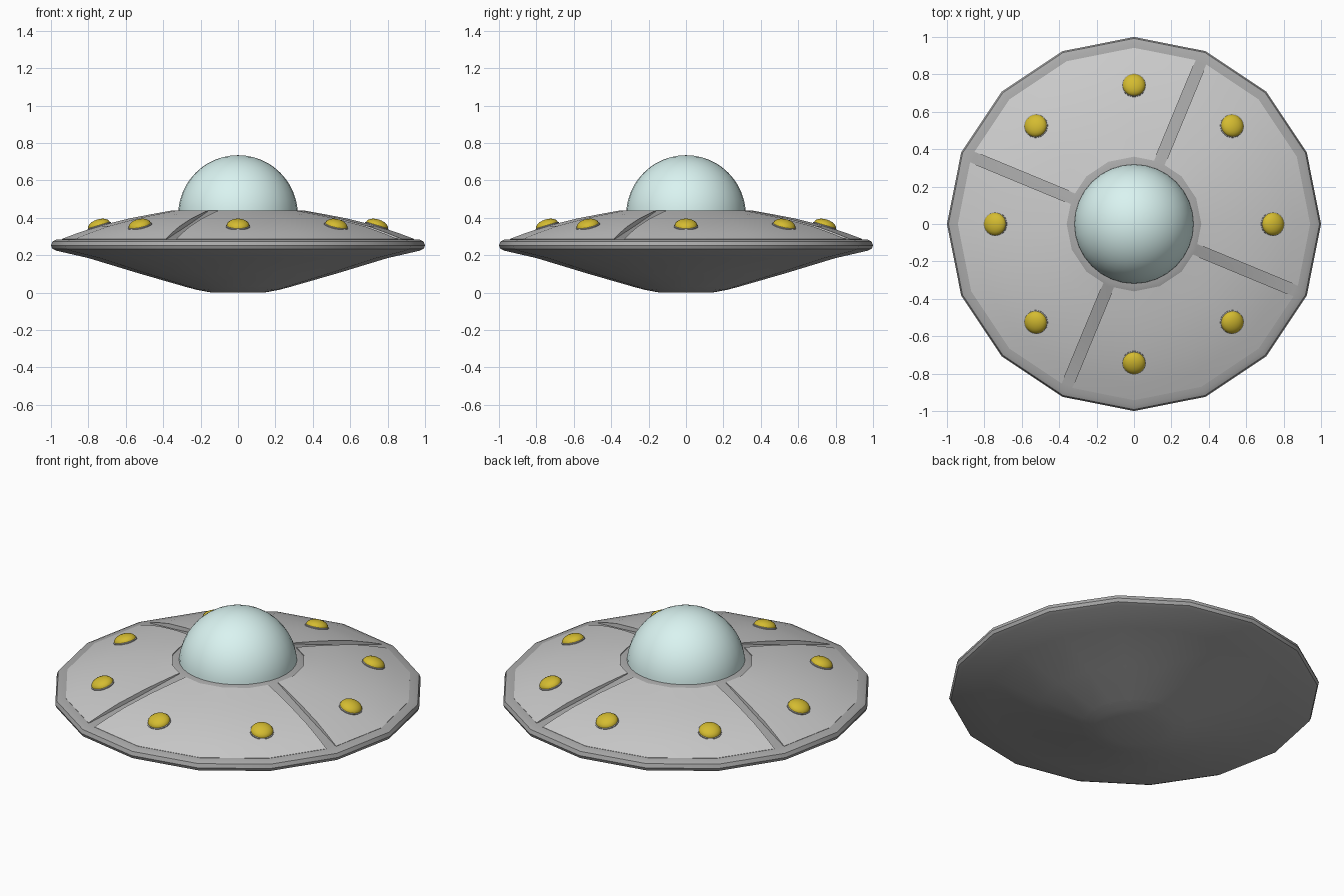
import bpy, bmesh
from math import sin, cos, pi, radians
from mathutils import Matrix, Vector

if "Cube" in bpy.data.objects:
    bpy.data.objects.remove(bpy.data.objects["Cube"])


def material(name, rgb):
    m = bpy.data.materials.new(name)
    m.diffuse_color = (*rgb, 1)
    m.use_nodes = True
    m.node_tree.nodes["Principled BSDF"].inputs["Base Color"].default_value = m.diffuse_color
    return m


HULL = material("dark_grey", (0.4, 0.4, 0.4))
PANEL = material("light_grey", (0.66, 0.66, 0.66))
GLASS = material("pale_teal", (0.7, 0.9, 0.88))
GOLD = material("gold", (0.66, 0.5, 0.03))


def finish(name, bm, mat, angle):
    bmesh.ops.remove_doubles(bm, verts=bm.verts, dist=1e-5)
    bmesh.ops.recalc_face_normals(bm, faces=bm.faces)
    me = bpy.data.meshes.new(name)
    bm.to_mesh(me)
    bm.free()
    ob = bpy.data.objects.new(name, me)
    bpy.context.collection.objects.link(ob)
    me.materials.append(mat)
    bpy.ops.object.select_all(action='DESELECT')
    ob.select_set(True)
    bpy.context.view_layer.objects.active = ob
    bpy.ops.object.shade_smooth_by_angle(angle=radians(angle))
    return ob


def lathe(name, profile, sides, mat, angle=32):
    """Revolve (radius, z) points around the z axis."""
    bm = bmesh.new()
    vs = [bm.verts.new((r, 0, z)) for r, z in profile]
    es = [bm.edges.new(p) for p in zip(vs, vs[1:])]
    bmesh.ops.spin(bm, geom=vs + es, cent=(0, 0, 0), axis=(0, 0, 1),
                   angle=2 * pi, steps=sides, use_merge=True)
    return finish(name, bm, mat, angle)


def arc(radius, height, z0, n):
    return [(radius * cos(i * pi / 2 / n), z0 + height * sin(i * pi / 2 / n))
            for i in range(n + 1)]


# Sixteen-sided saucer hull with rounded rim; its top forms the groove floors
lathe("saucer_hull", [(0.27, 0.028), (0.53, 0.103), (0.80, 0.185), (0.97, 0.224),
                      (0.992, 0.234), (1.0, 0.252), (0.992, 0.274), (0.97, 0.284),
                      (0.93, 0.286), (0.64, 0.358), (0.36, 0.433), (0.34, 0.44),
                      (0.28, 0.44)], 16, HULL)

# Shallow cap under the hull
lathe("belly_cap", [(0.28, 0.031), (0.22, 0.015), (0.15, 0.002), (0, 0)], 32, HULL)

# Glass dome
lathe("cockpit_dome", arc(0.32, 0.32, 0.415, 12), 32, GLASS, 60)

# Four bulged top panels, separated by narrow radial grooves
ROWS = [(0.942, 0.27), (0.942, 0.287), (0.86, 0.318), (0.75, 0.355),
        (0.58, 0.397), (0.46, 0.42), (0.36, 0.438), (0.36, 0.41)]
GAP = 0.031


def add_panel(k):
    bm = bmesh.new()
    start = radians(67.5 + 90 * k)
    grid = []
    for r, z in ROWS:
        row = [Vector((r * cos(start + i * pi / 8), r * sin(start + i * pi / 8), z))
               for i in range(5)]
        row[0] += (row[1] - row[0]).normalized() * GAP
        row[4] += (row[3] - row[4]).normalized() * GAP
        grid.append([bm.verts.new(p) for p in row])
    for a, b in zip(grid, grid[1:]):
        for i in range(4):
            bm.faces.new((a[i], a[i + 1], b[i + 1], b[i]))
    # side walls of the grooves
    for i in (0, 4):
        bm.faces.new([row[i] for row in grid])
    finish(f"top_panel_{k + 1}", bm, PANEL, 32)


for k in range(4):
    add_panel(k)

# Eight tilted lamps, each a squashed dome in a thin grey collar
for k in range(8):
    place = (Matrix.Rotation(k * pi / 4, 4, 'Z') @ Matrix.Translation((0.74, 0, 0.35))
             @ Matrix.Rotation(radians(17), 4, 'Y'))
    collar = lathe(f"lamp_collar_{k + 1}",
                   [(0.064, -0.02), (0.065, 0.008), (0.059, 0.012)], 24, HULL)
    lamp = lathe(f"lamp_{k + 1}", arc(0.061, 0.034, 0.009, 6), 24, GOLD, 60)
    collar.matrix_world = place
    lamp.matrix_world = place
